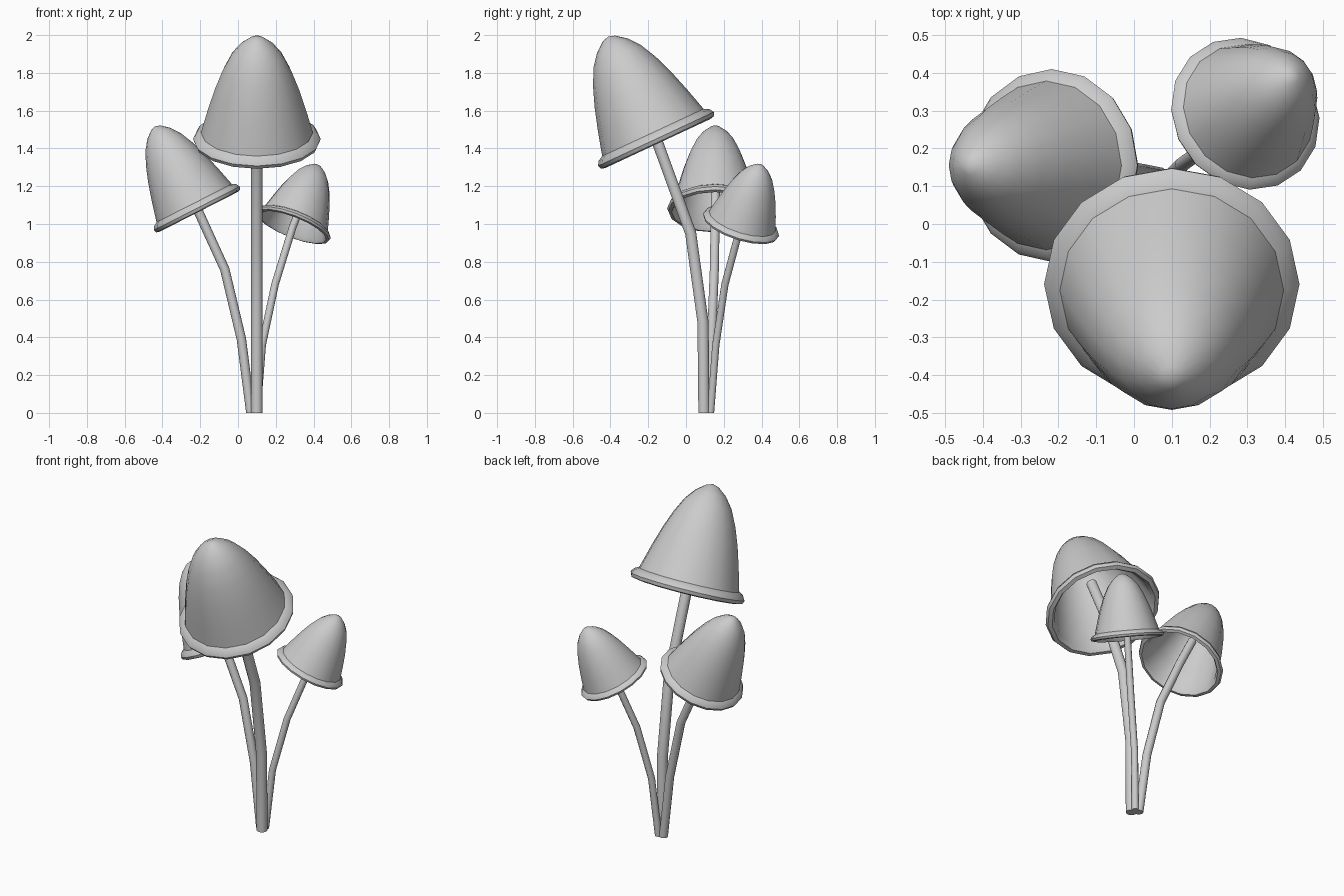
import bpy, math
from mathutils import Vector

if "Cube" in bpy.data.objects:
    bpy.data.objects.remove(bpy.data.objects["Cube"])

# Cap profile (radius, height along axis): outer crown, rolled lip, hollow inside
PROFILE = [(0.0, 0.62), (0.035, 0.61), (0.09, 0.568), (0.14, 0.505), (0.185, 0.415),
           (0.225, 0.31), (0.262, 0.19), (0.298, 0.06), (0.326, 0.045), (0.34, 0.022),
           (0.332, 0.002), (0.308, -0.004), (0.288, 0.02), (0.25, 0.18), (0.212, 0.30),
           (0.17, 0.405), (0.12, 0.495), (0.06, 0.565), (0.0, 0.59)]


def loft(name, rings, sides):
    """Skin a list of (centre, axis, radius) circles; radius 0 makes a pole."""
    verts, faces, rows = [], [], []
    for centre, axis, radius in rings:
        turn = Vector((0, 0, 1)).rotation_difference(axis)
        start, count = len(verts), sides if radius > 0 else 1
        for i in range(count):
            a = 2 * math.pi * i / sides
            verts.append(centre + turn @ Vector((radius * math.cos(a), radius * math.sin(a), 0)))
        rows.append([start + i % count for i in range(sides)])
    for low, high in zip(rows, rows[1:]):
        for i in range(sides):
            j = (i + 1) % sides
            quad = list(dict.fromkeys((low[i], low[j], high[j], high[i])))
            faces.append(quad)
    mesh = bpy.data.meshes.new(name)
    mesh.from_pydata(verts, [], faces)
    obj = bpy.data.objects.new(name, mesh)
    bpy.context.collection.objects.link(obj)
    bpy.ops.object.select_all(action='DESELECT')
    obj.select_set(True)
    bpy.context.view_layer.objects.active = obj
    bpy.ops.object.shade_smooth_by_angle(angle=math.radians(45))
    return obj


def mushroom(name, path, stem_radius, tilt, heading, radius, height):
    t, h = math.radians(tilt), math.radians(heading)
    axis = Vector((math.sin(t) * math.cos(h), math.sin(t) * math.sin(h), math.cos(t)))
    pts = [Vector(p) for p in path]
    rim = pts[-1]

    # Hollow bell cap centred on the last path point
    rings = [(rim + axis * z * height / 0.62, axis, r * radius / 0.34) for r, z in reversed(PROFILE)]
    loft(name + "_cap", rings, 16)

    # Bent stem running up inside the cap
    pts.append(rim + axis * height * 0.4)
    rings = [(pts[0], Vector((0, 0, 1)), 0), (pts[0], Vector((0, 0, 1)), stem_radius)]
    for a, b, c in zip(pts, pts[1:], pts[2:]):
        rings.append((b, ((b - a).normalized() + (c - b).normalized()).normalized(), stem_radius))
    rings += [(pts[-1], axis, stem_radius), (pts[-1], axis, 0)]
    loft(name + "_stem", rings, 10)


mushroom("tall_mushroom",
         [(0.1, 0.095, 0), (0.1, 0.09, 0.48), (0.1, 0.025, 0.95), (0.1, -0.15, 1.43)],
         0.031, 25, -90, 0.338, 0.62)
mushroom("left_mushroom",
         [(0.068, 0.125, 0), (0.018, 0.135, 0.39), (-0.07, 0.15, 0.76), (-0.21, 0.155, 1.067)],
         0.025, 27, 180, 0.255, 0.505)
mushroom("right_mushroom",
         [(0.1, 0.13, 0), (0.128, 0.158, 0.36), (0.196, 0.206, 0.68), (0.29, 0.288, 0.985)],
         0.02, 27, 39, 0.21, 0.37)
